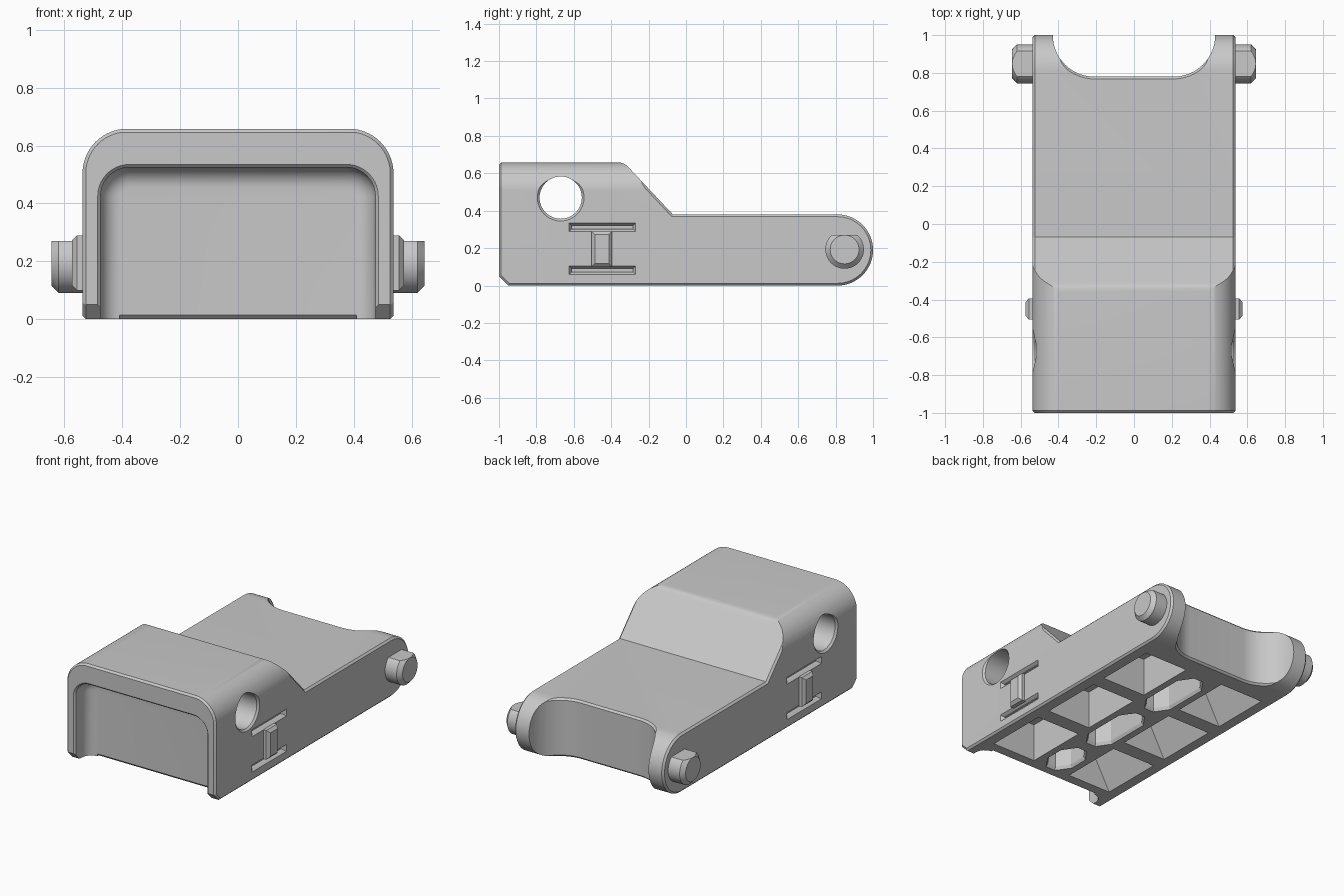
import bpy, bmesh, math
from mathutils import Vector

if "Cube" in bpy.data.objects:
    bpy.data.objects.remove(bpy.data.objects["Cube"])

grey = bpy.data.materials.new("grey_plastic")
grey.diffuse_color = (0.58, 0.58, 0.58, 1)
grey.use_nodes = True
grey.node_tree.nodes["Principled BSDF"].inputs["Base Color"].default_value = grey.diffuse_color


def arc(cx, cy, r, a0, a1, n):
    angles = [math.radians(a0 + (a1 - a0) * i / n) for i in range(n + 1)]
    return [(cx + r * math.cos(a), cy + r * math.sin(a)) for a in angles]


def rect(a0, a1, b0, b1):
    return [(a0, b0), (a1, b0), (a1, b1), (a0, b1)]


def inset(pts, d):
    """Move every side of a counter-clockwise outline inwards by d."""
    out = []
    for i, p in enumerate(pts):
        e0 = (p - pts[i - 1]).normalized()
        e1 = (pts[(i + 1) % len(pts)] - p).normalized()
        n0, n1 = Vector((-e0.y, e0.x)), Vector((-e1.y, e1.x))
        out.append(p + (n0 + n1) * d / (1 + n0.dot(n1)))
    return out


def prism(name, outline, axis, stations):
    """Loft an outline along an axis through (position, inset) stations."""
    pts = [Vector(p) for p in outline]
    area = sum(pts[i - 1].x * p.y - p.x * pts[i - 1].y for i, p in enumerate(pts))
    if area < 0:
        pts.reverse()
    place = {"x": lambda a, b, t: (t, a, b),
             "y": lambda a, b, t: (a, t, b),
             "z": lambda a, b, t: (a, b, t)}[axis]
    bm = bmesh.new()
    rings = [[bm.verts.new(place(p.x, p.y, t)) for p in inset(pts, d)]
             for t, d in stations]
    n = len(pts)
    for r0, r1 in zip(rings, rings[1:]):
        for i in range(n):
            j = (i + 1) % n
            bm.faces.new((r0[i], r0[j], r1[j], r1[i]))
    bm.faces.new(rings[0])
    bm.faces.new(rings[-1])
    bmesh.ops.recalc_face_normals(bm, faces=bm.faces)
    mesh = bpy.data.meshes.new(name)
    bm.to_mesh(mesh)
    bm.free()
    mesh.materials.append(grey)
    obj = bpy.data.objects.new(name, mesh)
    bpy.context.collection.objects.link(obj)
    return obj


def activate(obj):
    bpy.ops.object.select_all(action="DESELECT")
    obj.select_set(True)
    bpy.context.view_layer.objects.active = obj


def combine(target, tool, operation="DIFFERENCE"):
    tool.hide_render = True
    activate(target)
    mod = target.modifiers.new("cut", "BOOLEAN")
    mod.operation, mod.solver, mod.object = operation, "EXACT", tool
    bpy.ops.object.modifier_apply(modifier=mod.name)
    bpy.data.objects.remove(tool)


# Body: side silhouette with chamfered flanks, trimmed to a round-topped section
side = ([(-0.95, 0)] + arc(0.81, 0.19, 0.19, -90, 90, 32) + [(-0.07, 0.38)] +
        arc(-0.362, 0.588, 0.07, 46, 90, 5) + [(-0.99, 0.658), (-1, 0.646), (-1, 0.05)])
body = prism("body", side, "x", [(-0.537, 0.012), (-0.525, 0), (0.525, 0), (0.537, 0.012)])
section = ([(-0.5375, -0.2), (0.5375, -0.2)] + arc(0.3825, 0.5035, 0.155, 0, 90, 14) +
           arc(-0.3825, 0.5035, 0.155, 90, 180, 14))
combine(body, prism("section", section, "y", [(-1.001, 0.012), (-0.988, 0), (1.1, 0)]), "INTERSECT")

# Front recess with a filleted back
opening = ([(-0.475, -0.3), (0.475, -0.3)] + arc(0.375, 0.425, 0.1, 0, 90, 10) +
           arc(-0.375, 0.425, 0.1, 90, 180, 10))
fillet = [(-0.93 + 0.07 * math.sin(a), 0.07 * (1 - math.cos(a)))
          for a in [math.pi / 2 * i / 8 for i in range(9)]]
combine(body, prism("recess", opening, "y", [(-1.01, -0.02), (-0.99, 0)] + fillet))
lip = [(-0.88, -0.02), (-0.88, 0.015), (-0.86, 0.015), (-0.825, -0.02)]
combine(body, prism("lip", lip, "x", [(-0.41, 0), (0.41, 0)]))

# Rear notch between the two ears
notch = ([(0.43, 1.2), (-0.43, 1.2)] + arc(-0.21, 1.0, 0.22, 180, 270, 16) +
         arc(0.21, 1.0, 0.22, 270, 360, 16))
combine(body, prism("notch", notch, "z", [(-0.01, -0.022), (0.012, 0), (0.368, 0), (0.39, -0.022)]))

# Cross hole with a chamfered rim
hole = arc(-0.67, 0.47, 0.113, 0, 352.5, 47)
combine(body, prism("hole", hole, "x", [(-0.56, -0.035), (-0.525, 0), (0.525, 0), (0.56, -0.035)]))

# Underside: wedge-shaped cells, upright towards the middle and sloped outside
for y0, y1 in ((-0.78, -0.36), (-0.26, 0.16), (0.26, 0.66)):
    for s in (-1, 1):
        cell = [(s * 0.14, -0.02), (s * 0.468, -0.02), (s * 0.32, 0.25), (s * 0.14, 0.25)]
        combine(body, prism("cell", cell, "y", [(y0, 0), (y1, 0)]))

# Underside: slots with clipped corners down the middle
for y0, y1 in ((-0.78, -0.5), (-0.4, 0.05), (0.15, 0.6)):
    slot = [(-0.03, y0), (0.03, y0), (0.085, y0 + 0.08), (0.085, y1 - 0.08),
            (0.03, y1), (-0.03, y1), (-0.085, y1 - 0.08), (-0.085, y0 + 0.08)]
    combine(body, prism("slot", slot, "z", [(-0.02, -0.02), (0.02, 0), (0.25, 0)]))

solid = [body]
for s, label in ((-1, "left"), (1, "right")):
    # Side grooves above and below the post
    for z0, z1 in ((0.289, 0.334), (0.059, 0.104)):
        combine(body, prism("groove", rect(-0.625, -0.27, z0, z1), "x",
                            [(s * 0.507, 0.014), (s * 0.52, 0.012), (s * 0.537, 0), (s * 0.56, -0.01)]))
    # Raised post between the grooves
    solid.append(prism(label + "_post", rect(-0.505, -0.395, 0.1, 0.29), "x",
                       [(s * 0.5, 0), (s * 0.557, 0), (s * 0.574, 0.018)]))
    # Hinge pin with a chamfered tip and a flat sliced off the top
    pin = prism(label + "_pin", arc(0.848, 0.193, 0.103, 0, 352.5, 47), "x",
                [(s * 0.5, 0), (s * 0.62, 0), (s * 0.645, 0.026)])
    combine(pin, prism("flat", rect(0.6, 1.1, 0.27, 0.5), "x", [(s * 0.4, 0), (s * 0.8, 0)]))
    solid.append(pin)

for obj in solid:
    activate(obj)
    bpy.ops.object.shade_smooth_by_angle(angle=math.radians(25))
